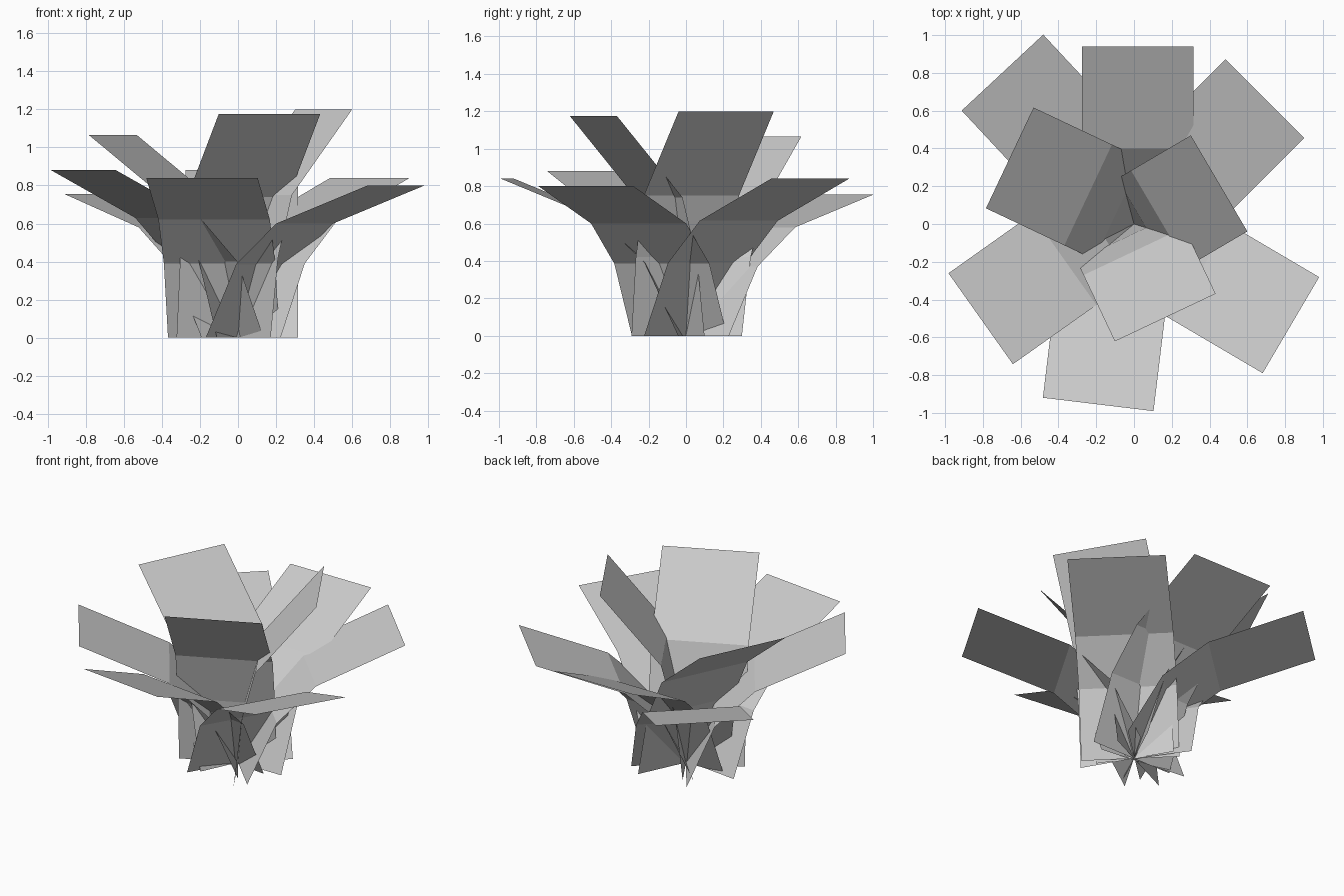
import bpy
from mathutils import Vector

HALF = 0.295  # half the width of every leaf strip


def leaf(name, direction, offset, profile):
    """Constant-width bent strip; profile is (distance outward, height)."""
    d = Vector((direction[0], direction[1], 0)).normalized()
    side = Vector((-d.y, d.x, 0))
    base = Vector((offset[0], offset[1], 0))
    verts = []
    for r, z in profile:
        mid = base + d * r + Vector((0, 0, z))
        verts += [mid + side * HALF, mid - side * HALF]
    faces = [(2 * i, 2 * i + 1, 2 * i + 3, 2 * i + 2) for i in range(len(profile) - 1)]
    mesh = bpy.data.meshes.new(name)
    mesh.from_pydata(verts, [], faces)
    obj = bpy.data.objects.new(name, mesh)
    bpy.context.collection.objects.link(obj)


# outer ring of six drooping leaves
leaf("outer_leaf_back_left", (-0.68, 0.73), (0.024, 0.028),
     [(0, 0), (0.21, 0.37), (0.485, 0.58), (1.057, 0.755)])
leaf("outer_leaf_back", (0, 1), (0.02, 0),
     [(0, 0), (0.17, 0.40), (0.40, 0.63), (0.94, 0.88)])
leaf("outer_leaf_back_right", (1, 1), (0.015, -0.015),
     [(0, 0), (0.18, 0.39), (0.42, 0.615), (0.96, 0.84)])
leaf("outer_leaf_right", (0.862, -0.507), (-0.02, -0.035),
     [(0, 0), (0.185, 0.385), (0.43, 0.60), (0.987, 0.80)])
leaf("outer_leaf_front", (-0.12, -0.993), (-0.075, -0.007),
     [(0, 0), (0.18, 0.39), (0.42, 0.62), (0.955, 0.84)])
leaf("outer_leaf_left", (-0.814, -0.577), (-0.035, 0.049),
     [(0, 0), (0.17, 0.40), (0.41, 0.63), (0.952, 0.88)])

# inner ring of three upright leaves
leaf("inner_leaf_left", (-0.904, 0.427), (0.015, 0.032),
     [(0, 0), (0.11, 0.42), (0.285, 0.72), (0.744, 1.065)])
leaf("inner_leaf_right", (0.862, 0.507), (0.022, -0.037),
     [(0, 0), (0.045, 0.42), (0.13, 0.75), (0.497, 1.20)])
leaf("inner_leaf_front", (0.427, -0.904), (-0.056, -0.027),
     [(0, 0), (0.045, 0.42), (0.13, 0.74), (0.518, 1.175)])
